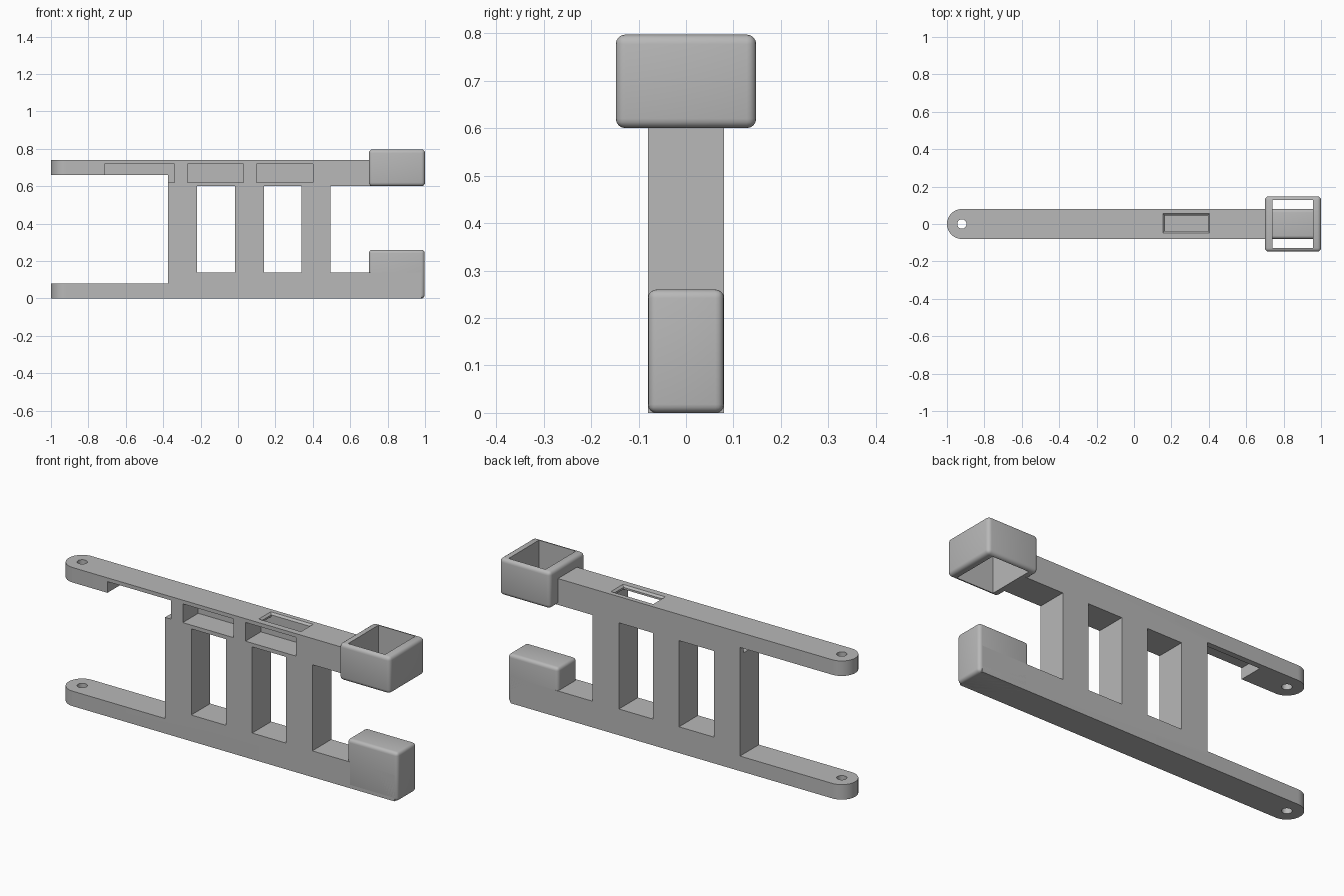
import bpy, bmesh, math
from mathutils import Vector

if "Cube" in bpy.data.objects:
    bpy.data.objects.remove(bpy.data.objects["Cube"])

grey = bpy.data.materials.new("plain_grey")
grey.use_nodes = True
grey.diffuse_color = (0.48, 0.48, 0.48, 1)
grey.node_tree.nodes["Principled BSDF"].inputs["Base Color"].default_value = grey.diffuse_color


def finish(name, bm):
    bmesh.ops.recalc_face_normals(bm, faces=bm.faces)
    mesh = bpy.data.meshes.new(name)
    bm.to_mesh(mesh)
    bm.free()
    mesh.materials.append(grey)
    obj = bpy.data.objects.new(name, mesh)
    bpy.context.collection.objects.link(obj)
    return obj


def box(name, x, y, z, bevel=0, flare=0):
    """Box from ranges, with optional rounded edges or a widened top."""
    bm = bmesh.new()
    bmesh.ops.create_cube(bm, size=1)
    for v in bm.verts:
        grow = flare if v.co.z > 0 else 0
        v.co = Vector([(a + b) / 2 + c * (b - a + (2 * grow if i < 2 else 0))
                       for i, ((a, b), c) in enumerate(zip((x, y, z), v.co))])
    if bevel:
        bmesh.ops.bevel(bm, geom=bm.edges[:], offset=bevel, segments=4,
                        profile=0.5, affect='EDGES')
    return finish(name, bm)


def prism(name, points, height):
    """Plan outline raised from the ground."""
    bm = bmesh.new()
    face = bm.faces.new([bm.verts.new((px, py, 0)) for px, py in points])
    raised = bmesh.ops.extrude_face_region(bm, geom=[face])["geom"]
    bmesh.ops.translate(bm, vec=(0, 0, height),
                        verts=[v for v in raised if isinstance(v, bmesh.types.BMVert)])
    return finish(name, bm)


def cut(target, cutter):
    mod = target.modifiers.new("cut", 'BOOLEAN')
    mod.operation = 'DIFFERENCE'
    mod.solver = 'EXACT'
    mod.object = cutter
    bpy.context.view_layer.objects.active = target
    bpy.ops.object.modifier_apply(modifier=mod.name)
    bpy.data.objects.remove(cutter)


def circle(cx, r, start, end, n):
    angles = [math.radians(start + (end - start) * i / n) for i in range(n + 1)]
    return [(cx + r * math.cos(a), r * math.sin(a)) for a in angles]


HALF = 0.08
PIN = -0.92
THROUGH = (-0.2, 0.2)

# Ladder frame: one bar with a rounded end, opened up by cuts
frame = prism("ladder_frame",
              circle(PIN, HALF, 90, 270, 24) + [(0.98, -HALF), (0.98, HALF)], 0.74)

# Gap between the arms, two windows, jaw gap, and room for the collar
for x, z in [((-1.1, -0.375), (0.08, 0.66)),
             ((-0.22, -0.015), (0.14, 0.6)),
             ((0.14, 0.34), (0.14, 0.6)),
             ((0.495, 1.1), (0.14, 0.6)),
             ((0.72, 1.1), (0.5, 0.9))]:
    cut(frame, box("opening", x, THROUGH, z))

# Deep pockets in the front of the upper beam
for x in [(-0.715, -0.34), (-0.27, 0.03), (0.1, 0.4)]:
    cut(frame, box("pocket", x, (-0.2, 0.05), (0.62, 0.72)))

# Slot from the top into the last pocket, with a chamfered rim
slot_x, slot_y = (0.165, 0.395), (-0.037, 0.045)
cut(frame, box("slot", slot_x, slot_y, (0.68, 0.8)))
cut(frame, box("slot_rim", slot_x, slot_y, (0.73, 0.75), flare=0.02))

# Pin hole through both arms
cut(frame, prism("pin_hole", circle(PIN, 0.025, 0, 345, 23), 1))

# Lower jaw block with rounded edges
jaw = box("lower_jaw", (0.7, 0.998), (-HALF, HALF), (0, 0.26), bevel=0.018)

# Square collar open at top and bottom
collar = box("upper_collar", (0.7, 1), (-0.148, 0.148), (0.6, 0.797), bevel=0.02)
cut(collar, box("collar_hole", (0.74, 0.958), (-0.128, 0.128), (0.5, 0.9)))

bpy.ops.object.select_all(action='DESELECT')
for obj in (frame, jaw, collar):
    obj.select_set(True)
bpy.context.view_layer.objects.active = frame
bpy.ops.object.shade_smooth_by_angle(angle=math.radians(30))
